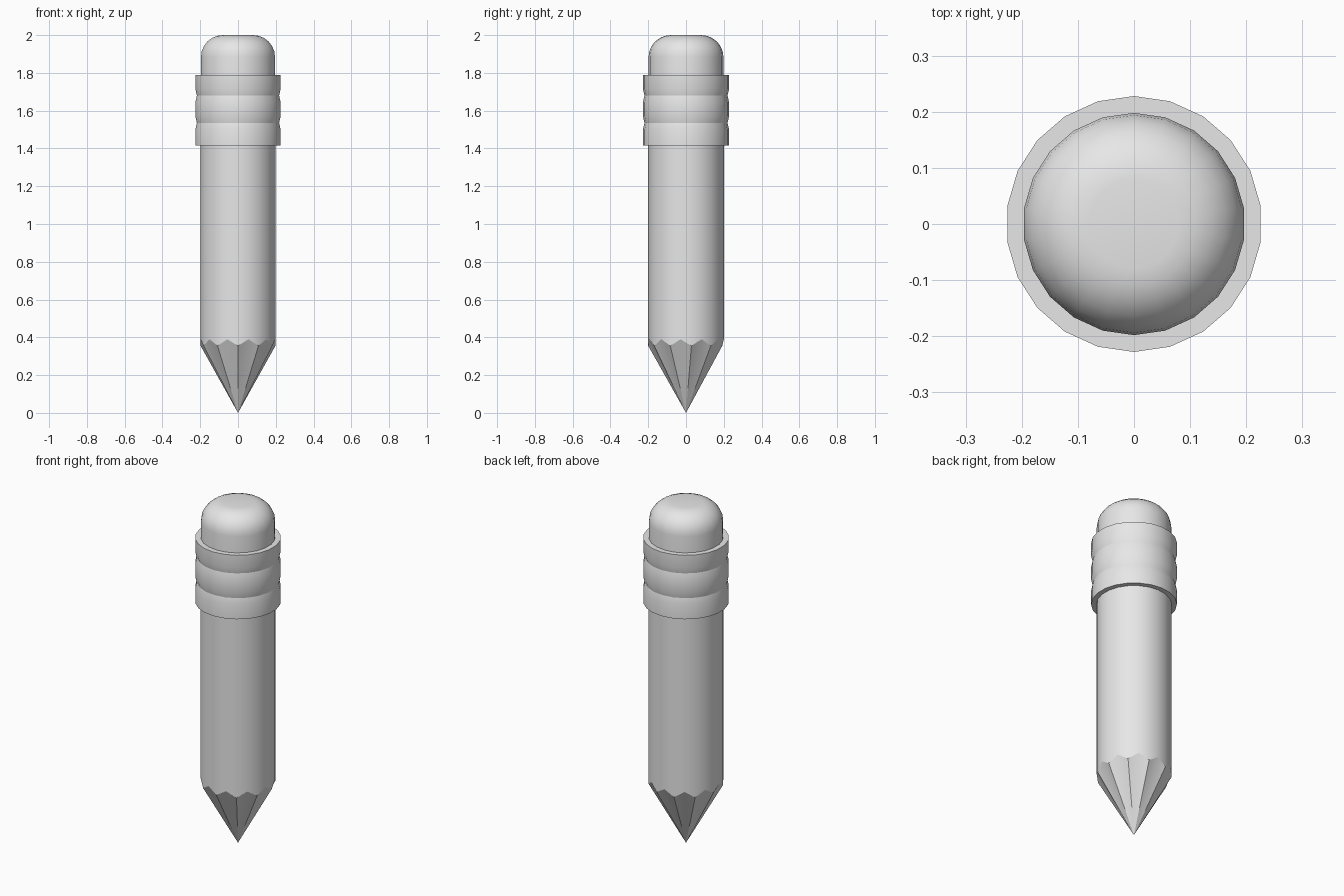
import bpy
import bmesh
from math import sin, cos, pi, radians

SIDES = 22

cube = bpy.data.objects.get("Cube")
if cube:
    bpy.data.objects.remove(cube, do_unlink=True)

grey = bpy.data.materials.new("plain_grey")
grey.use_nodes = True
grey.diffuse_color = (0.8, 0.8, 0.8, 1)
grey.node_tree.nodes["Principled BSDF"].inputs["Base Color"].default_value = (0.8, 0.8, 0.8, 1)


def ring_points(radius, height):
    """Ring of points starting at the front; height may depend on the index."""
    points = []
    for i in range(SIDES):
        a = 2 * pi * i / SIDES - pi / 2
        z = height(i) if callable(height) else height
        points.append((radius * cos(a), radius * sin(a), z))
    return points


def lathe(name, profile, tip=None, angle=22):
    """Joins rings given as (radius, height) from bottom to top and closes the ends."""
    bm = bmesh.new()
    rings = [[bm.verts.new(p) for p in ring_points(r, z)] for r, z in profile]
    for low, high in zip(rings, rings[1:]):
        for i in range(SIDES):
            j = (i + 1) % SIDES
            bm.faces.new((low[i], low[j], high[j], high[i]))
    bm.faces.new(rings[-1])
    if tip is None:
        bm.faces.new(rings[0][::-1])
    else:
        point = bm.verts.new((0, 0, tip))
        for i in range(SIDES):
            bm.faces.new((point, rings[0][(i + 1) % SIDES], rings[0][i]))
    bmesh.ops.recalc_face_normals(bm, faces=bm.faces)
    mesh = bpy.data.meshes.new(name)
    bm.to_mesh(mesh)
    bm.free()
    mesh.materials.append(grey)
    obj = bpy.data.objects.new(name, mesh)
    bpy.context.collection.objects.link(obj)
    bpy.ops.object.select_all(action='DESELECT')
    obj.select_set(True)
    bpy.context.view_layer.objects.active = obj
    bpy.ops.object.shade_smooth_by_angle(angle=radians(angle))
    return obj


# Shaft with a scalloped edge where the sharpened point begins
def scallop(i):
    return 0.39 if i % 2 else 0.355


lathe("shaft_and_point", [(0.2, scallop), (0.2, 1.5)], tip=0)

# Metal band with two shallow grooves
band = [(0.228, 1.415)]
for groove in (1.535, 1.68):
    band += [(0.228, groove - 0.035), (0.22, groove), (0.228, groove + 0.035)]
band.append((0.228, 1.79))
lathe("metal_band", band)

# Eraser with a rounded top edge
eraser = [(0.198, 1.7)]
STEPS = 6
for k in range(STEPS + 1):
    t = pi / 2 * k / STEPS
    eraser.append((0.08 + 0.118 * cos(t), 1.885 + 0.115 * sin(t)))
lathe("eraser", eraser)
